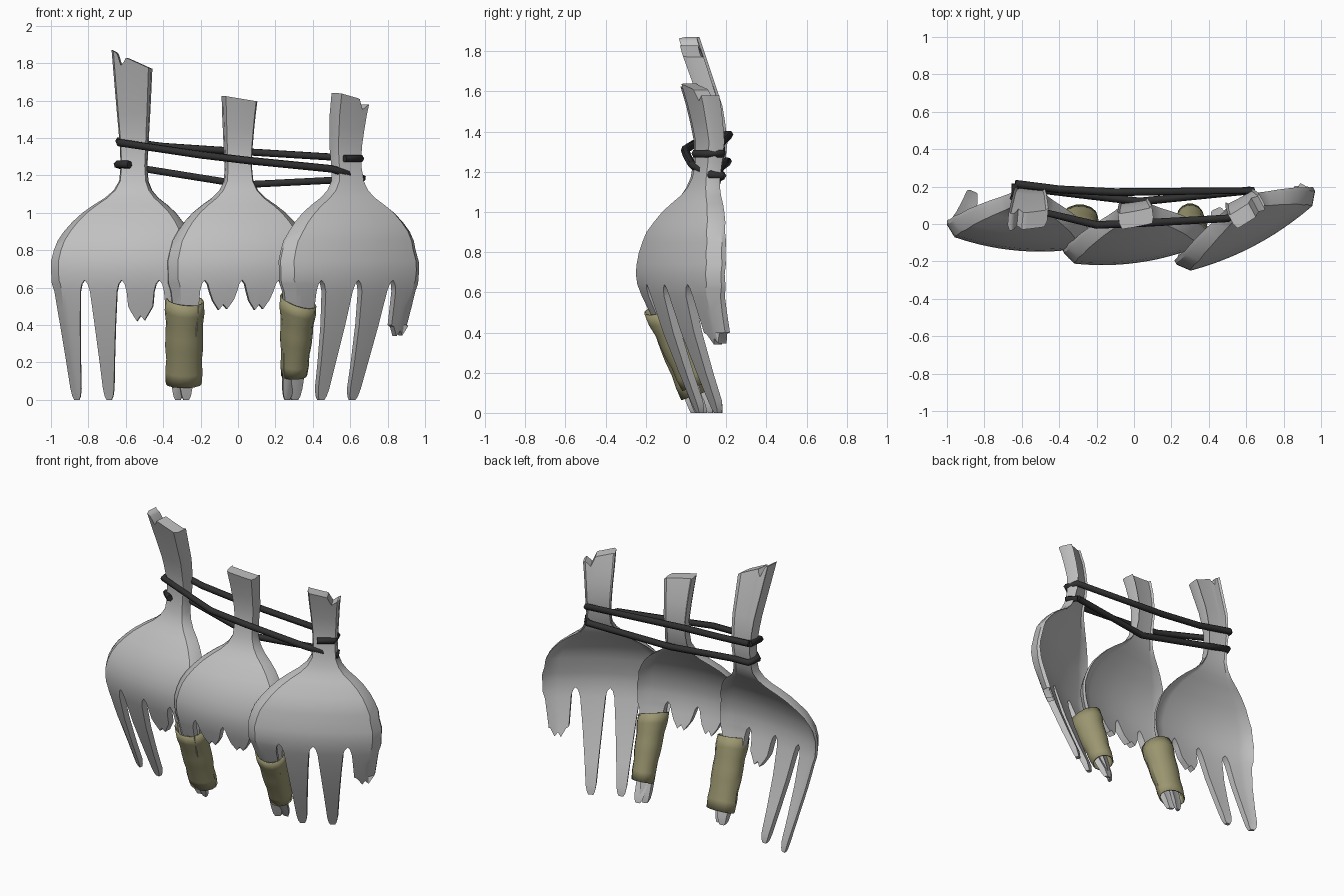
import bpy, bmesh, math
from mathutils import Vector, Matrix

if "Cube" in bpy.data.objects:
    bpy.data.objects.remove(bpy.data.objects["Cube"])


def material(name, rgb):
    m = bpy.data.materials.new(name)
    m.use_nodes = True
    m.diffuse_color = (*rgb, 1)
    m.node_tree.nodes["Principled BSDF"].inputs["Base Color"].default_value = (*rgb, 1)
    return m


steel = material("dull steel", (0.53, 0.53, 0.53))
tape = material("olive tape", (0.33, 0.31, 0.165))
rubber = material("black cord", (0.03, 0.03, 0.03))


def lerp(table, x):
    """Linear lookup in ascending (x, value) pairs."""
    if x <= table[0][0]:
        return table[0][1]
    for (a, p), (b, q) in zip(table, table[1:]):
        if x <= b:
            return p + (q - p) * (x - a) / (b - a)
    return table[-1][1]


def loft(bm, rings, capped=()):
    """Skin closed rings; capped lists the ring indices to close off."""
    rows = [[bm.verts.new(p) for p in ring] for ring in rings]
    n = len(rows[0])
    for a, b in zip(rows, rows[1:]):
        for i in range(n):
            j = (i + 1) % n
            bm.faces.new((a[i], a[j], b[j], b[i]))
    for r in (rows[c] for c in capped):
        for i in range(n // 2 - 1):
            bm.faces.new((r[i], r[i + 1], r[n - 2 - i], r[n - 1 - i]))


def finish(name, bm, mat):
    bmesh.ops.recalc_face_normals(bm, faces=bm.faces)
    me = bpy.data.meshes.new(name)
    bm.to_mesh(me)
    bm.free()
    ob = bpy.data.objects.new(name, me)
    bpy.context.collection.objects.link(ob)
    me.materials.append(mat)
    bpy.ops.object.select_all(action='DESELECT')
    ob.select_set(True)
    bpy.context.view_layer.objects.active = ob
    bpy.ops.object.shade_smooth_by_angle(angle=math.radians(30))
    return ob


# Fork profiles by height: half width, front depth, thickness, rim set-back
HALF, ROOT = .385, .64
WIDTH = [(ROOT, HALF), (.74, .388), (.85, .36), (.92, .322), (.97, .28), (1.0, .25), (1.04, .2),
         (1.08, .142), (1.12, .102), (1.17, .077), (1.25, .07), (1.4, .077), (1.6, .092), (1.85, .108)]
DEPTH = [(0, .035), (.2, -.05), (.4, -.13), (.6, -.195), (.7, -.21), (.8, -.195), (.9, -.155),
         (1.0, -.085), (1.1, 0), (1.2, .04), (1.35, .045), (1.5, .015), (1.62, -.02), (1.87, -.12)]
THICK = [(0, .025), (.05, .04), (.6, .05), (1.0, .055), (1.2, .06), (1.5, .08), (1.8, .09)]
RIM = [(0, .01), (.1, .02), (.5, .035), (.7, .05), (1.0, .05), (1.2, .03)]
NECK = [(.8, 0), (1.15, 1)]
TINE = [(0, .014), (.02, .023), (.06, .03), (.3, .047), (.58, .073), (.62, .084), (ROOT, .1)]
TINE_ROOTS = (-.3, -.1, .1, .3)
TINE_COLS = (-1, -.4, 0, .4, 1)
# bowl columns line up with the tine columns so the two can be welded
HEAD_COLS = sorted({round(max(-1, min(1, (r + s * .1) / HALF)), 5) for r in TINE_ROOTS for s in TINE_COLS})


def section(v, cols, center, half, edge, jag=None, bend=(0, 0), lean=(0, 0)):
    """Closed ring: front going across with a set-back rim, back returning."""
    t, neck, low = lerp(THICK, v), lerp(NECK, v), max(0, 1 - v / ROOT)
    dx, dy = (lean[i] * neck + bend[i] * low for i in (0, 1))
    front, back = [], []
    for s in cols:
        u = max(-HALF, min(HALF, center + s * half)) if center else s * half
        z = v + (lerp(jag, s) if jag else 0)
        d = lerp(DEPTH, z) + .05 * (u / .37) ** 2 + dy
        rim = lerp(RIM, v) * max(0, (abs(u) / edge - .883) / .117)
        front.append((u + dx, d + rim, z))
        back.append((u + dx, d + t + rim * .4, z))
    return front + back[::-1]


STRAIGHT = (0, 0)


def fork(name, place, yaw, spread, lean, top, jag, ends, bends):
    bm = bmesh.new()
    # bowl and handle
    heights = [ROOT, .69, .74, .8, .85, .9, .95, 1.0, 1.04, 1.08, 1.12, 1.17, 1.25, 1.35, 1.45, 1.53]
    rings = [section(v, HEAD_COLS, 0, lerp(WIDTH, v), lerp(WIDTH, v), lean=lean)
             for v in heights if v < top - .05]
    w = lerp(WIDTH, top)
    rings.append(section(top, HEAD_COLS, 0, w, w, jag, lean=lean))
    loft(bm, rings, [-1])
    # four tines, some snapped short, some bent towards their neighbour
    for root, end, bend in zip(TINE_ROOTS, ends, bends):
        rings = []
        if end:
            rough = [(-1, .03), (-.4, -.02), (0, .01), (.4, -.015), (1, .035)]
            rings.append(section(end, TINE_COLS, root * .97, lerp(TINE, end) * .85, HALF, rough))
        for v in (0, .02, .06, .2, .4, .5, .58, .62, ROOT):
            if v > end + .03 or not end:
                pull, half = .88 + .12 * v / ROOT, lerp(TINE, v)
                edge = min(HALF, .3 * pull + half)
                rings.append(section(v, TINE_COLS, root * pull, half, edge, bend=bend))
        loft(bm, rings, [0])
    bmesh.ops.remove_doubles(bm, verts=bm.verts, dist=.0005)
    bm.transform(Matrix.Translation(place) @ Matrix.Rotation(math.radians(yaw), 4, 'Z')
                 @ Matrix.Diagonal((spread, 1, 1, 1)))
    finish(name, bm, steel)


fork("right_fork", (-.605, .065, 0), -5, 1, (.04, .01), 1.8,
     [(-1, .07), (-.7, .055), (-.5, -.02), (-.25, .03), (1, -.03)],
     (0, 0, .44, 0), (STRAIGHT, STRAIGHT, STRAIGHT, (.02, -.06)))
fork("middle_fork", (-.005, 0, 0), 8, 1, (.02, 0), 1.61,
     [(-1, .015), (1, -.015)], (0, .5, .5, 0), (STRAIGHT, STRAIGHT, STRAIGHT, (.01, -.05)))
fork("left_fork", (.55, .07, 0), 28, 1.08, (.045, -.06), 1.6,
     [(-1, .04), (.25, .01), (.5, -.05), (.87, -.02), (1, -.02)],
     (0, 0, 0, .36), ((.07, .06), STRAIGHT, STRAIGHT, STRAIGHT))


# Tape sleeves binding neighbouring tines
def sleeve(name, low, high, low_size, high_size, slant):
    bm = bmesh.new()
    low, high = Vector(low), Vector(high)
    rings = []
    steps, sides = 7, 14
    for i in range(steps + 1):
        f = i / steps
        c = low.lerp(high, f)
        wob = 1 + .035 * math.sin(i * 2.3)
        rx = (low_size[0] + (high_size[0] - low_size[0]) * f) * wob
        ry = (low_size[1] + (high_size[1] - low_size[1]) * f) * wob
        ring = []
        for k in range(sides):
            a = math.tau * k / sides
            x, y = rx * math.cos(a), ry * math.sin(a)
            ring.append(c + Vector((x, y, y * .35 + slant * x * f)))
        rings.append(ring)
    loft(bm, rings)
    ob = finish(name, bm, tape)
    mod = ob.modifiers.new("thickness", 'SOLIDIFY')
    mod.thickness = .008


sleeve("right_tape", (-.29, .04, .085), (-.285, -.11, .535), (.096, .065), (.104, .095), -.1)
sleeve("left_tape", (.3, .045, .13), (.322, -.11, .53), (.07, .065), (.098, .1), -.3)


# Cord wound around the three handles
def cord(name, points):
    cu = bpy.data.curves.new(name, 'CURVE')
    cu.dimensions = '3D'
    cu.bevel_depth = .021
    cu.bevel_resolution = 1
    cu.use_fill_caps = True
    sp = cu.splines.new('POLY')
    sp.points.add(len(points) - 1)
    for p, co in zip(sp.points, points):
        p.co = (*co, 1)
    cu.materials.append(rubber)
    bpy.context.collection.objects.link(bpy.data.objects.new(name, cu))


cord("upper_back_cord", [(.57, .045, 1.29), (.655, .1, 1.29), (.63, .18, 1.29), (-.1, .17, 1.335),
                         (-.4, .185, 1.355), (-.635, .215, 1.385)])
cord("front_cord", [(-.635, .215, 1.385), (-.635, .1, 1.375), (-.2, -.005, 1.31), (.05, .005, 1.28),
                    (.5, .03, 1.235), (.665, .12, 1.185), (.625, .18, 1.18)])
cord("lower_back_cord", [(.625, .18, 1.18), (.03, .12, 1.15), (-.47, .18, 1.23), (-.62, .21, 1.25),
                         (-.645, .14, 1.258), (-.58, .085, 1.258)])
